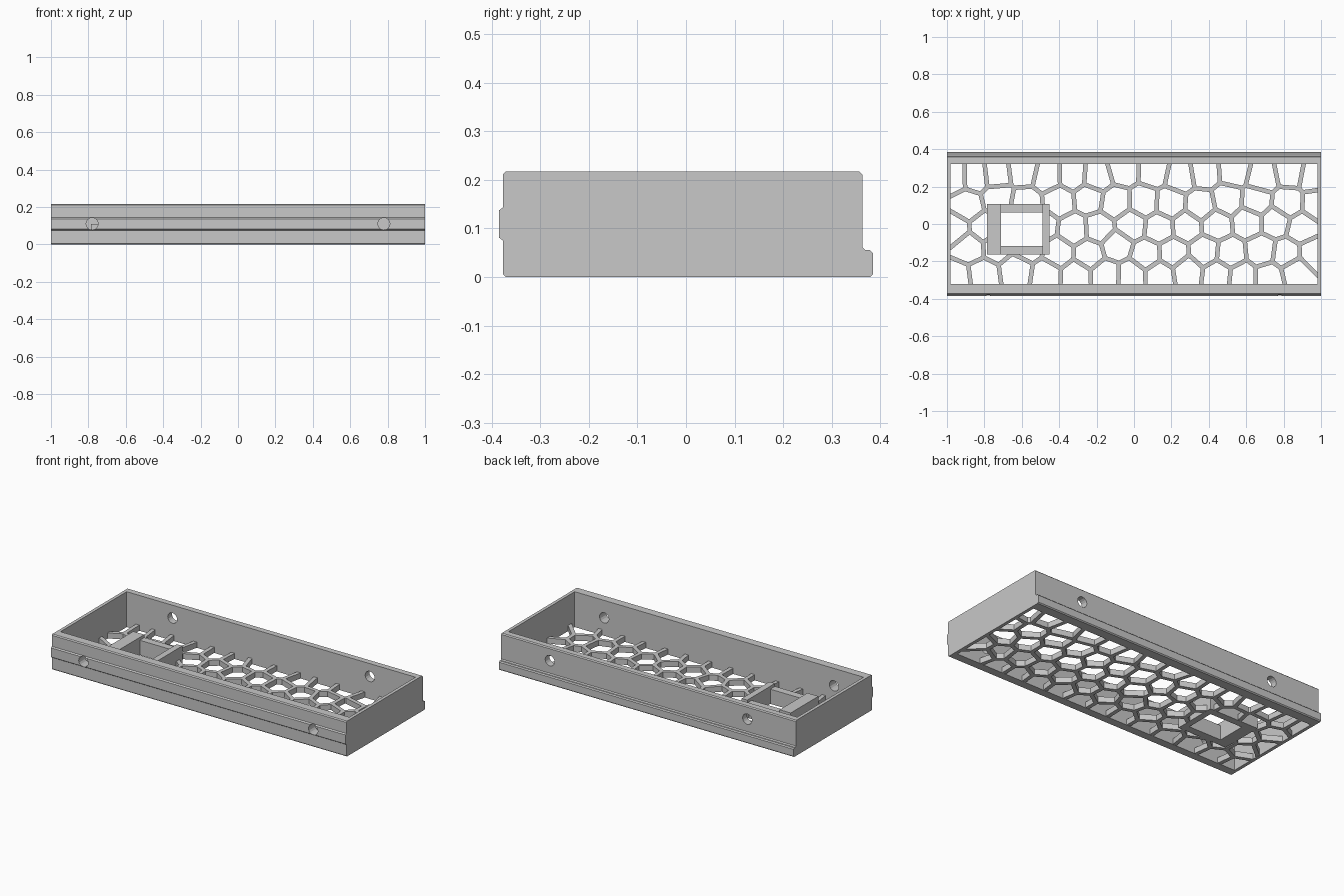
import bpy, bmesh, math, random
from mathutils import Vector

random.seed(4)
cube = bpy.data.objects.get("Cube")
if cube:
    bpy.data.objects.remove(cube, do_unlink=True)

grey = bpy.data.materials.new("plain grey")
grey.use_nodes = True
grey.diffuse_color = (0.58, 0.58, 0.58, 1)
grey.node_tree.nodes["Principled BSDF"].inputs["Base Color"].default_value = grey.diffuse_color


def prism(bm, points, depth):
    """Close a polygon and extrude it by a vector."""
    face = bm.faces.new([bm.verts.new(p) for p in points])
    out = bmesh.ops.extrude_face_region(bm, geom=[face])["geom"]
    verts = [v for v in out if isinstance(v, bmesh.types.BMVert)]
    bmesh.ops.translate(bm, verts=verts, vec=depth)


def finish(bm, name):
    bmesh.ops.recalc_face_normals(bm, faces=bm.faces)
    mesh = bpy.data.meshes.new(name)
    bm.to_mesh(mesh)
    bm.free()
    mesh.materials.append(grey)
    obj = bpy.data.objects.new(name, mesh)
    bpy.context.collection.objects.link(obj)
    return obj


def box(name, x0, x1, y0, y1, z0, z1):
    bm = bmesh.new()
    prism(bm, [(x0, y0, z0), (x1, y0, z0), (x1, y1, z0), (x0, y1, z0)], (0, 0, z1 - z0))
    return finish(bm, name)


def cut(obj, cutter):
    """Subtract the cutter, then throw it away."""
    cutter.hide_render = True
    mod = obj.modifiers.new("cut", 'BOOLEAN')
    mod.operation = 'DIFFERENCE'
    mod.solver = 'EXACT'
    mod.object = cutter
    bpy.context.view_layer.objects.active = obj
    bpy.ops.object.modifier_apply(modifier=mod.name)
    bpy.data.objects.remove(cutter, do_unlink=True)


# Inside of the tray
IX, IY0, IY1, FLOOR = 0.98, -0.321, 0.321, 0.035

# Walls: side profile with front ridge and back lip, swept along x
c = 0.006
profile = [(-0.377 + c, 0), (-0.377, c), (-0.377, 0.075), (-0.385, 0.081),
           (-0.385, 0.137), (-0.377, 0.143), (-0.377, 0.217 - c), (-0.377 + c, 0.217),
           (0.363 - c, 0.217), (0.363, 0.217 - c), (0.363, 0.055 + c), (0.363 + c, 0.055),
           (0.385 - c, 0.055), (0.385, 0.055 - c), (0.385, c), (0.385 - c, 0)]
bm = bmesh.new()
prism(bm, [(-1, y, z) for y, z in profile], (2, 0, 0))
walls = finish(bm, "tray_walls")
cut(walls, box("cavity", -IX, IX, IY0, IY1, -0.1, 0.4))

# Round holes through the long walls, higher in the back one
for x, y, z in ((0.78, -0.35, 0.11), (0.67, 0.35, 0.138)):
    for side in (-1, 1):
        bm = bmesh.new()
        ring = [(side * x + 0.032 * math.cos(math.tau * i / 16), y - 0.1,
                 z + 0.032 * math.sin(math.tau * i / 16)) for i in range(16)]
        prism(bm, ring, (0, 0.2, 0))
        cut(walls, finish(bm, "hole"))

# Cell seeds of the floor, row by row: y, then x in hundredths
rows = {0.27: (-96, -84, -73, -60, -47, -33, -19, -5, 10, 24, 38, 53, 68, 83, 96),
        0.12: (-89, -74, -58, -41, -25, -10, 5, 20, 35, 51, 66, 82, 97),
        -0.01: (-96, -80, -65, -49, -33, -18, -2, 14, 29, 45, 60, 75, 91),
        -0.14: (-89, -73, -57, -40, -24, -9, 7, 22, 37, 52, 67, 82, 97),
        -0.27: (-95, -80, -62, -46, -32, -16, -1, 15, 29, 44, 59, 73, 87)}
seeds = [Vector((x / 100 + random.uniform(-0.012, 0.012), y + random.uniform(-0.025, 0.025)))
         for y, row in rows.items() for x in row]


def clip(poly, point, normal):
    """Keep the part of a polygon behind a line."""
    out = []
    for a, b in zip(poly, poly[1:] + poly[:1]):
        da, db = (a - point).dot(normal), (b - point).dot(normal)
        if da <= 0:
            out.append(a)
        if da * db < 0:
            out.append(a.lerp(b, da / (da - db)))
    return out


# Honeycomb floor: a slab with one opening per cell
lattice = box("lattice_floor", -IX - 0.005, IX + 0.005, IY0 - 0.005, IY1 + 0.005, 0.001, FLOOR)
bm = bmesh.new()
for s in seeds:
    cell = [Vector(p) for p in ((-IX, IY0), (IX, IY0), (IX, IY1), (-IX, IY1))]
    for t in seeds:
        if t is not s and cell:
            n = (t - s).normalized()
            cell = clip(cell, (s + t) / 2 - n * 0.012, n)
    if len(cell) > 2:
        prism(bm, [(p.x, p.y, -0.05) for p in cell], (0, 0, 0.15))
cut(lattice, finish(bm, "cells"))

# Square socket set into the floor: two side blocks, two slightly lower bars
X0, X1, X2, X3 = -0.785, -0.71, -0.49, -0.452
Y0, Y1, Y2, Y3 = -0.163, -0.117, 0.062, 0.106
cut(lattice, box("socket_opening", X0 + 0.01, X3 - 0.01, Y0 + 0.01, Y3 - 0.01, -0.1, 0.2))
box("socket_left_block", X0, X1, Y0, Y3, 0, 0.108)
box("socket_right_block", X2, X3, Y0, Y3, 0, 0.108)
box("socket_front_bar", X1, X2, Y0, Y1, 0, 0.09)
box("socket_back_bar", X1, X2, Y2, Y3, 0, 0.09)
